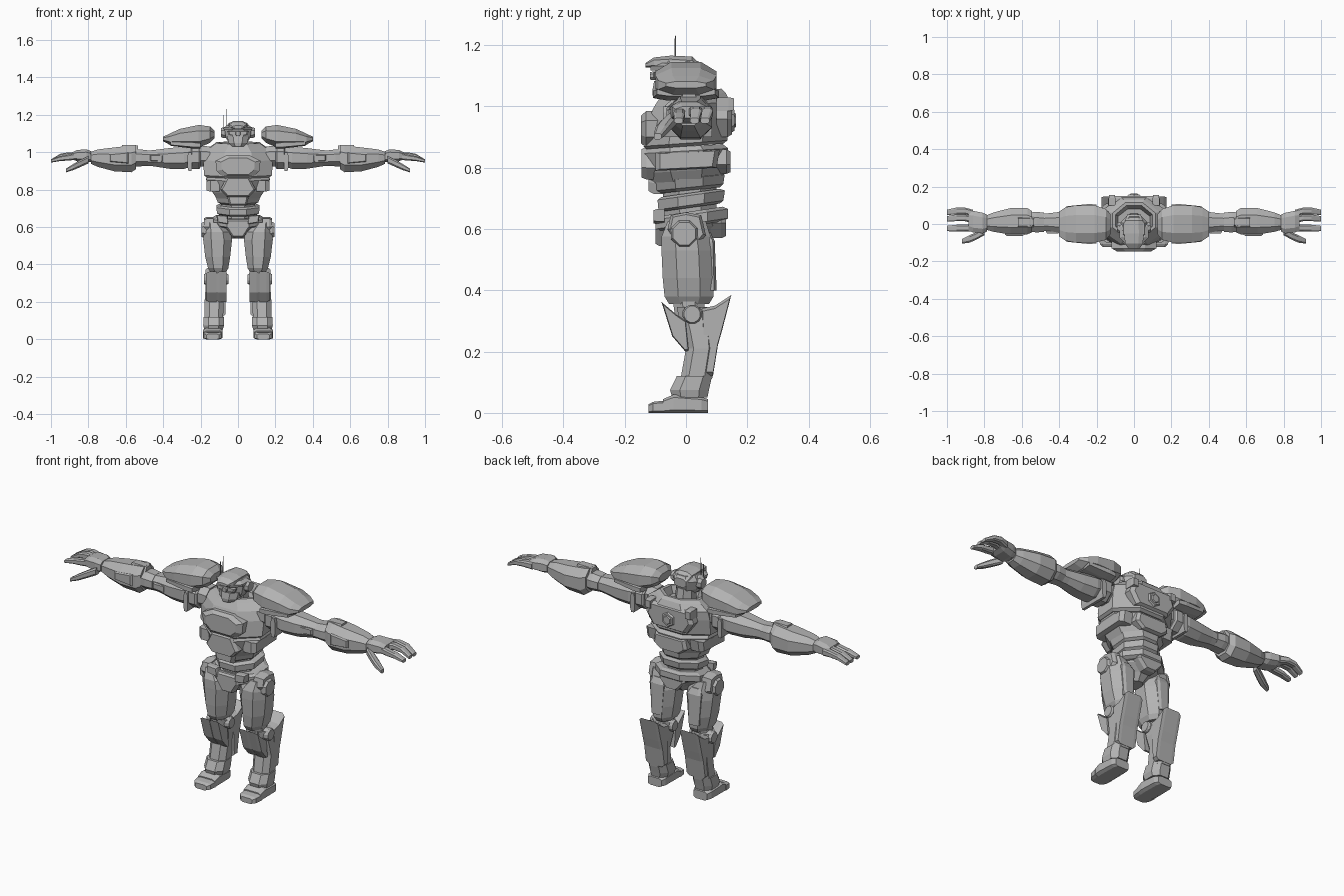
import bpy, bmesh, math
from mathutils import Vector

grey = bpy.data.materials.new("armour_grey")
grey.diffuse_color = (0.45, 0.45, 0.45, 1)


def add(name, verts, faces, both=False):
    """Make a flat-shaded mesh; both=True also makes the mirrored copy."""
    for side, tag in ((1, "_left"), (-1, "_right")) if both else ((1, ""),):
        bm = bmesh.new()
        vs = [bm.verts.new((v[0] * side, v[1], v[2])) for v in verts]
        for f in faces:
            bm.faces.new([vs[i] for i in f])
        bmesh.ops.recalc_face_normals(bm, faces=bm.faces)
        me = bpy.data.meshes.new(name + tag)
        bm.to_mesh(me)
        bm.free()
        me.materials.append(grey)
        ob = bpy.data.objects.new(name + tag, me)
        bpy.context.collection.objects.link(ob)


def skin(name, loops, both=False):
    n = len(loops[0])
    verts = [p for lp in loops for p in lp]
    faces = [list(range(n)), list(range(len(verts) - n, len(verts)))]
    for k in range(len(loops) - 1):
        for i in range(n):
            j = (i + 1) % n
            faces.append([k * n + i, k * n + j, (k + 1) * n + j, (k + 1) * n + i])
    add(name, verts, faces, both)


def place(axis, t, a, b):
    return {"x": (t, a, b), "y": (a, t, b), "z": (a, b, t)}[axis]


def loft(name, axis, rings, ch=0.28, both=False, tilt=0):
    """Chamfered-box sections (t, a0, a1, b0, b1) joined along an axis."""
    loops = []
    for t, a0, a1, b0, b1 in rings:
        c, d = (a1 - a0) * ch, (b1 - b0) * ch
        oct8 = [(a0 + c, b0), (a1 - c, b0), (a1, b0 + d), (a1, b1 - d),
                (a1 - c, b1), (a0 + c, b1), (a0, b1 - d), (a0, b0 + d)]
        pts = [place(axis, t, a, b) for a, b in oct8]
        loops.append([(x, y, z + tilt * y) for x, y, z in pts])
    skin(name, loops, both)


def plate(name, axis, prof, t0, t1, both=False, bevel=0.85, edge=0.3):
    """Extruded outline, tapered towards its outer face t1."""
    ca = sum(p[0] for p in prof) / len(prof)
    cb = sum(p[1] for p in prof) / len(prof)
    tm = t1 + (t0 - t1) * edge
    skin(name, [[place(axis, t, ca + (a - ca) * s, cb + (b - cb) * s) for a, b in prof]
                for t, s in ((t0, 1), (tm, 1), (t1, bevel))], both)


def sym(half):
    """Complete a half outline across x = 0."""
    return half + [(-a, b) for a, b in reversed(half) if a > 1e-6]


def disc(name, axis, ca, cb, r, t0, t1, n=8, both=False, bevel=0.85):
    prof = [(ca + r * math.cos(math.pi * (2 * i + 1) / n),
             cb + r * math.sin(math.pi * (2 * i + 1) / n)) for i in range(n)]
    plate(name, axis, prof, t0, t1, both, bevel)


# Feet and toes
loft("foot", "y", [(-.075, .085, .185, 0, .045), (-.04, .082, .188, 0, .06),
                   (.05, .085, .185, 0, .052), (.072, .095, .175, 0, .045)], .16, True)
loft("toe_cap", "y", [(-.122, .102, .168, 0, .028), (-.108, .088, .182, 0, .036),
                      (-.07, .083, .188, 0, .04)], .16, True)

# Shins with ankle cuff, knee spike and calf spike
loft("ankle_cuff", "z", [(.05, .082, .18, -.045, .07), (.075, .074, .186, -.052, .075),
                         (.12, .076, .184, -.03, .085)], .25, True)
loft("shin", "z", [(.11, .08, .178, -.018, .085), (.21, .076, .178, 0, .1),
                   (.27, .066, .174, -.015, .1), (.345, .066, .166, -.03, .07)], .25, True)
plate("knee_guard", "x", [(-.08, .362), (-.03, .32), (.0, .3), (.01, .2), (-.002, .2), (-.045, .25)],
      .062, .115, True, .9)
plate("knee_guard_outer", "x", [(-.08, .362), (-.03, .32), (.0, .3), (.01, .2), (-.002, .2), (-.045, .25)],
      .115, .17, True, .9)
plate("calf_fin", "x", [(.148, .385), (.095, .35), (.05, .34), (.06, .12), (.088, .12), (.104, .22), (.118, .27)],
      .12, .175, True, .9)
plate("calf_fin_inner", "x", [(.148, .385), (.095, .35), (.05, .34), (.06, .12), (.088, .12), (.104, .22), (.118, .27)],
      .12, .066, True, .9)
disc("knee_disc", "x", .02, .322, .032, .15, .182, 12, True)
disc("knee_disc_inner", "x", .02, .322, .03, .08, .05, 12, True)
loft("knee_joint", "z", [(.31, .075, .15, -.035, .06), (.38, .075, .15, -.045, .06)], .3, True)

# Thighs
loft("thigh", "z", [(.355, .065, .145, -.055, .075), (.38, .052, .16, -.07, .09),
                    (.44, .042, .175, -.076, .092), (.53, .032, .186, -.08, .088),
                    (.575, .04, .185, -.08, .08), (.625, .095, .17, -.06, .065)], .28, True)
loft("thigh_back_panel", "z", [(.4, .08, .14, .06, .1), (.56, .07, .15, .06, .094),
                               (.59, .085, .14, .05, .08)], .2, True)

# Hips
disc("hip_disc", "x", -.006, .585, .047, .15, .195, 8, True)
plate("hip_guard", "x", [(-.06, .6), (-.05, .645), (.0, .655), (.05, .645), (.065, .58), (.0, .5)],
      .13, .182, True, .85)
loft("hip_joint", "x", [(.03, -.04, .05, .56, .62), (.16, -.04, .05, .55, .63)], .3, True)

# Pelvis, belt and waist
loft("pelvis", "z", [(.54, -.035, .035, -.05, .05), (.575, -.06, .06, -.08, .085),
                     (.61, -.105, .105, -.085, .11), (.645, -.12, .12, -.08, .12)], .3)
plate("groin_plate", "y", sym([(.03, .545), (.065, .6), (.055, .64)]), -.06, -.1)
plate("tail_plate", "y", sym([(.03, .57), (.075, .62), (.07, .66)]), .08, .13)
loft("belt", "z", [(.607, -.115, .115, -.092, .125), (.615, -.132, .132, -.1, .137),
                   (.645, -.132, .132, -.1, .137), (.655, -.115, .115, -.09, .12)], .28, tilt=.15)
for s in (-1, 1):
    plate("belt_pouch", "y", [(s * .05, .615), (s * .11, .625), (s * .115, .665), (s * .055, .66)], -.07, -.106)
loft("waist_core", "z", [(.62, -.085, .085, -.07, .1), (.8, -.095, .095, -.08, .1)], .3)
loft("waist_ring", "z", [(.668, -.095, .095, -.08, .11), (.676, -.112, .112, -.09, .122),
                         (.708, -.116, .116, -.093, .127), (.716, -.1, .1, -.08, .11)], .3, tilt=.14)
loft("abdomen_ring", "z", [(.725, -.09, .09, -.09, .11), (.735, -.108, .108, -.1, .122),
                           (.765, -.12, .12, -.106, .126), (.775, -.1, .1, -.09, .11)], .3, tilt=.1)
plate("abdomen_plate", "y", sym([(.045, .715), (.055, .75), (.05, .81), (.03, .83)]), -.07, -.122)

# Torso: lower ribs, chest and hollow collar
loft("ribs", "z", [(.757, -.115, .115, -.11, .118), (.79, -.137, .137, -.128, .13),
                   (.855, -.17, .17, -.135, .138), (.87, -.165, .165, -.125, .12)], .3, tilt=.06)
loft("chest", "z", [(.87, -.168, .168, -.13, .122), (.88, -.182, .182, -.138, .135),
                    (.96, -.185, .185, -.126, .143), (1.005, -.178, .178, -.105, .143),
                    (1.035, -.135, .135, -.085, .13), (1.05, -.115, .115, -.075, .115),
                    (1.05, -.098, .098, -.062, .1), (1.01, -.085, .085, -.05, .08)], .3, tilt=.07)
plate("breast_plate", "y", sym([(.075, .865), (.115, .9), (.12, .955), (.06, .985)]), -.09, -.147, bevel=.75)
plate("rib_plate", "y", sym([(.06, .762), (.095, .8), (.06, .868)]), -.09, -.145, bevel=.88)
plate("rib_flank", "x", [(-.1, .79), (.1, .8), (.11, .86), (-.1, .85)], .1, .168, True)

# Back: plates, hexagonal port and vents
plate("back_plate", "y", sym([(.1, .9), (.14, .96), (.12, 1.02)]), .1, .15)
disc("back_port", "y", 0, .955, .04, .13, .158, 6)
disc("back_port_core", "y", 0, .955, .025, .14, .164, 6)
plate("lower_back_plate", "y", sym([(.06, .78), (.1, .81), (.09, .86)]), .1, .145)
plate("back_vent", "y", [(.1, .985), (.135, .985), (.135, 1.03), (.1, 1.03)], .1, .156, True)

# Head: neck, skull, crest, visor, jaw and ear discs
loft("neck", "z", [(.99, -.05, .05, -.05, .06), (1.08, -.045, .045, -.05, .045)], .3)
loft("head", "z", [(1.045, -.045, .045, -.085, .02), (1.075, -.064, .064, -.1, .04),
                   (1.12, -.072, .072, -.1, .05), (1.148, -.055, .055, -.09, .04)], .28)
loft("helmet_crest", "y", [(-.132, -.03, .03, 1.128, 1.142), (-.105, -.048, .048, 1.125, 1.16),
                           (-.05, -.052, .052, 1.12, 1.166), (.02, -.048, .048, 1.11, 1.163),
                           (.05, -.036, .036, 1.09, 1.135)], .25)
loft("helmet_brim", "z", [(1.118, -.075, .075, -.115, .03), (1.132, -.078, .078, -.118, .03),
                          (1.142, -.06, .06, -.105, .02)], .3)
plate("visor", "y", sym([(.05, 1.092), (.058, 1.113)]), -.09, -.108)
disc("face_sensor", "y", 0, 1.1, .015, -.09, -.118, 8)
loft("jaw", "z", [(1.032, -.032, .032, -.108, -.03), (1.05, -.05, .05, -.11, -.02),
                  (1.083, -.058, .058, -.104, -.01)], .28)
disc("ear_disc", "x", -.02, 1.105, .03, .06, .09, 8, True)
for x, top in ((-.079, 1.2), (-.063, 1.232)):
    disc("antenna", "z", x, -.035, .0025, 1.09, top, 6, bevel=.6)

# Shoulder pads
loft("shoulder_pad", "x", [(.125, -.055, .05, 1.075, 1.115), (.15, -.085, .08, 1.05, 1.138),
                           (.21, -.1, .1, 1.025, 1.146), (.31, -.1, .1, 1.035, 1.125),
                           (.365, -.09, .09, 1.04, 1.1), (.402, -.065, .065, 1.06, 1.082)], .26, True)
loft("shoulder_pad_rim", "x", [(.2, -.104, .104, 1.02, 1.055), (.24, -.107, .107, 1.02, 1.06),
                               (.36, -.095, .095, 1.034, 1.06)], .2, True)

# Arms
loft("shoulder_joint", "x", [(.15, -.055, .06, .93, 1.03), (.225, -.055, .06, .92, 1.04)], .28, True)
loft("shoulder_ring", "x", [(.2, -.06, .07, .92, 1.035), (.208, -.068, .078, .91, 1.04),
                            (.245, -.068, .078, .91, 1.04), (.252, -.06, .07, .92, 1.03)], .28, True)
loft("shoulder_clamp", "y", [(-.075, .245, .27, .9, 1.0), (.085, .245, .27, .9, 1.0)], .2, True)
loft("upper_arm", "x", [(.25, -.055, .07, .925, 1.03), (.29, -.06, .075, .91, 1.03),
                        (.37, -.053, .068, .912, 1.022), (.45, -.038, .058, .925, 1.012),
                        (.52, -.035, .052, .93, 1.005)], .27, True)
plate("upper_arm_insert", "y", [(.4, .95), (.47, .955), (.47, .985), (.4, .985)], -.02, -.05, True)
loft("elbow", "x", [(.48, -.042, .06, .928, 1.01), (.52, -.045, .065, .925, 1.015),
                    (.57, -.04, .06, .925, 1.015)], .28, True)
loft("forearm", "x", [(.545, -.045, .068, .91, 1.038), (.57, -.055, .085, .893, 1.036),
                      (.66, -.056, .085, .898, 1.026), (.75, -.042, .062, .922, 1.015),
                      (.785, -.032, .048, .938, 1.003)], .27, True)
plate("elbow_spike", "x", [(-.03, 1.0), (.05, 1.0), (.03, 1.04), (-.01, 1.04)], .62, .535, True, .8)
plate("forearm_panel", "y", [(.585, .94), (.69, .95), (.69, .99), (.585, 1.0)], -.04, -.063, True)

# Hands: palm, three fingers and a thumb
loft("wrist", "x", [(.77, -.028, .04, .945, .995), (.81, -.028, .04, .95, 1.0)], .28, True)
loft("palm", "x", [(.785, -.04, .05, .95, 1.005), (.81, -.05, .06, .945, 1.016),
                   (.86, -.045, .07, .952, 1.012), (.885, -.035, .072, .962, 1.0)], .22, True)
for name, y0, y1, y2, drop in (("outer_finger", .058, .07, .062, 0), ("middle_finger", .022, .033, .028, 0),
                               ("front_finger", -.02, -.022, -.024, -.012)):
    w = .018
    loft(name, "x", [(.86, y0 - w, y0 + w, .96, .998), (.905, y1 - w, y1 + w, .968 + drop, 1.0 + drop),
                     (.95, y1 - w, y1 + w, .965 + drop, .992 + drop),
                     (1.0, y2 - w * .8, y2 + w * .8, .945, .962)], .2, True)
loft("thumb", "x", [(.8, -.06, -.025, .94, .98), (.845, -.085, -.045, .92, .958),
                    (.88, -.1, -.06, .905, .938), (.92, -.105, -.08, .892, .912)], .22, True)
